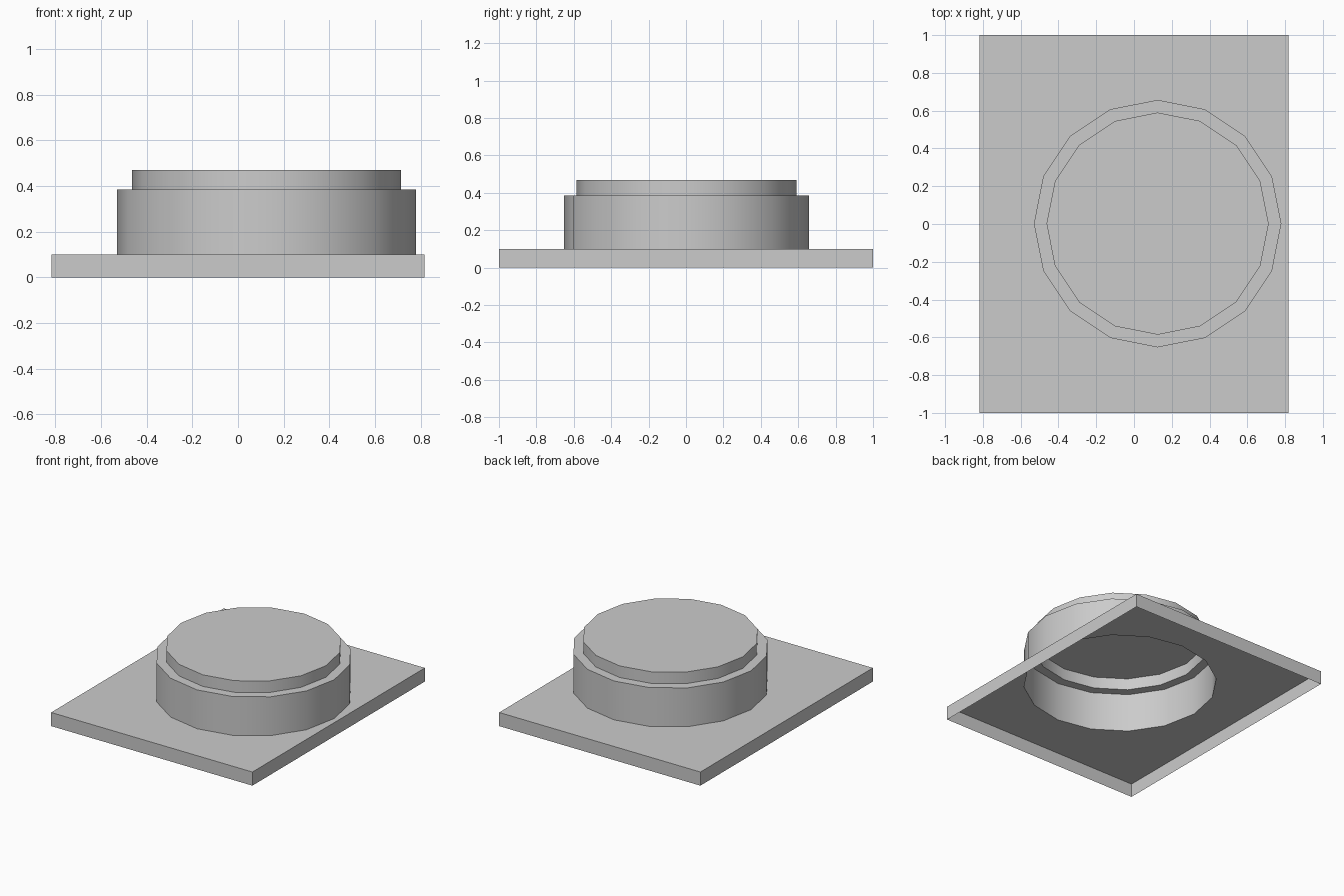
import bpy, bmesh
from math import cos, sin, tau, radians

if "Cube" in bpy.data.objects:
    bpy.data.objects.remove(bpy.data.objects["Cube"])

SIDES = 16
CX, CY = 0.125, 0.002
HALF_X, HALF_Y = 0.817, 1.0
PLATE_Z, STEP_Z, TOP_Z = 0.10, 0.385, 0.47
R_OUTER, R_INNER = 0.655, 0.588


def ring(bm, radius, z):
    return [bm.verts.new((CX + radius * cos(tau * i / SIDES),
                          CY + radius * sin(tau * i / SIDES), z)) for i in range(SIDES)]


def rectangle(bm, z):
    return [bm.verts.new((x * HALF_X, y * HALF_Y, z))
            for x, y in ((-1, -1), (1, -1), (1, 1), (-1, 1))]


def skin(bm, low, high):
    n = len(low)
    for i in range(n):
        j = (i + 1) % n
        bm.faces.new((low[i], low[j], high[j], high[i]))


def finish(bm, name):
    mesh = bpy.data.meshes.new(name)
    bm.to_mesh(mesh)
    bm.free()
    obj = bpy.data.objects.new(name, mesh)
    bpy.context.collection.objects.link(obj)
    bpy.ops.object.select_all(action='DESELECT')
    obj.select_set(True)
    bpy.context.view_layer.objects.active = obj
    bpy.ops.object.shade_smooth_by_angle(angle=radians(30))


# Base plate: thin shell, open underneath, with a round opening
bm = bmesh.new()
rim = rectangle(bm, PLATE_Z)
skin(bm, rectangle(bm, 0), rim)
hole = ring(bm, R_OUTER, PLATE_Z)
per = SIDES // 4
for k in range(4):
    # each plate side joins a quarter of the opening, fanned from its corner
    arc = [hole[(10 + k * per + i) % SIDES] for i in range(per + 1)]
    a, b = rim[k], rim[(k + 1) % 4]
    for i in range(per):
        bm.faces.new((a if i < per // 2 else b, arc[i + 1], arc[i]))
    bm.faces.new((a, b, arc[per // 2]))
# merge the coplanar triangles into clean top faces
bmesh.ops.dissolve_limit(bm, angle_limit=radians(1), verts=bm.verts[:], edges=bm.edges[:])
finish(bm, "base_plate")

# Stepped round drum: hollow shell with a closed top
bm = bmesh.new()
loops = [ring(bm, r, z) for r, z in ((R_OUTER, PLATE_Z), (R_OUTER, STEP_Z),
                                     (R_INNER, STEP_Z), (R_INNER, TOP_Z))]
for low, high in zip(loops, loops[1:]):
    skin(bm, low, high)
bm.faces.new(loops[-1])
finish(bm, "stepped_drum")
